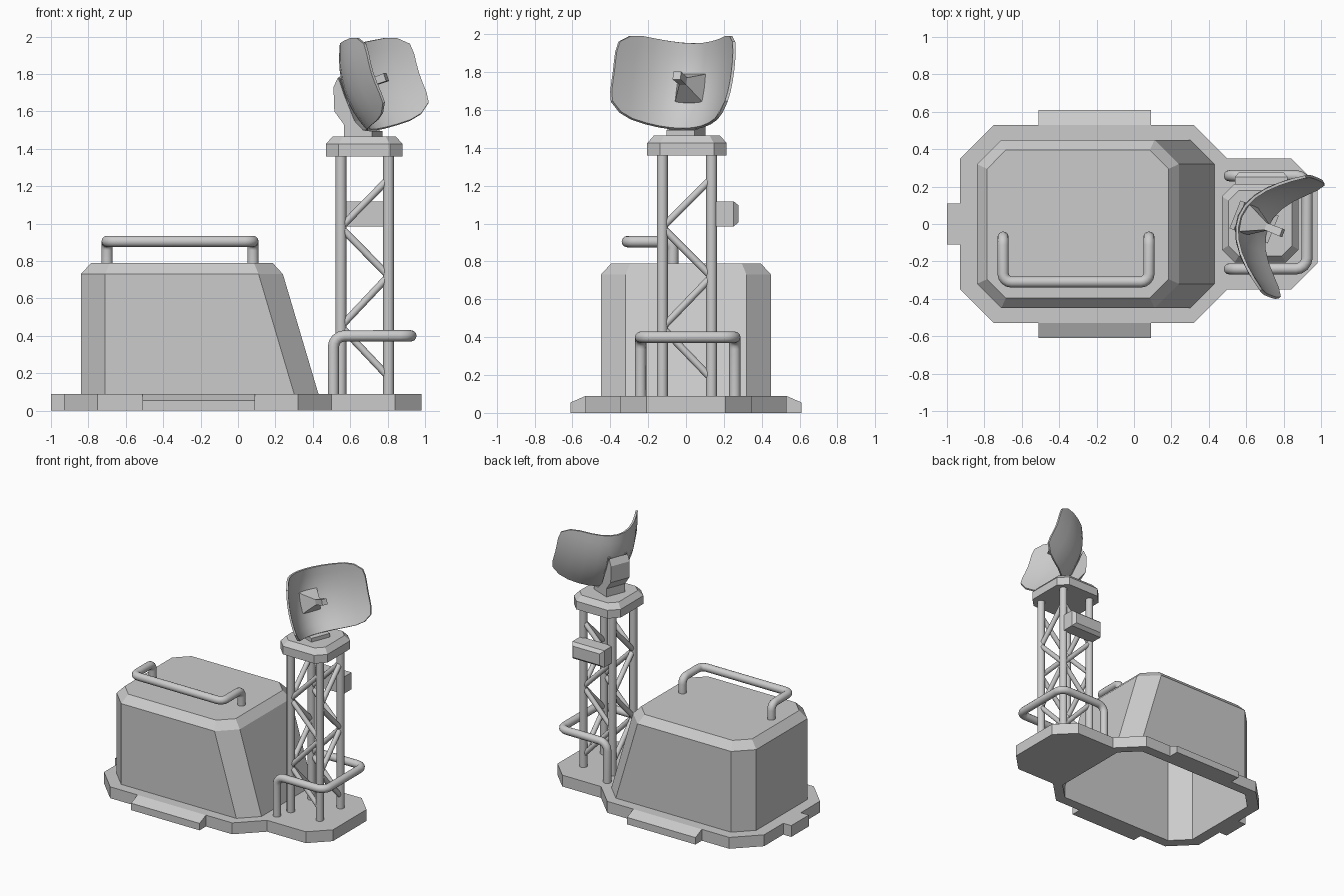
import bpy, bmesh, math
from mathutils import Vector, Matrix

if "Cube" in bpy.data.objects:
    bpy.data.objects.remove(bpy.data.objects["Cube"])


def finish(name, bm, smooth=False):
    bmesh.ops.recalc_face_normals(bm, faces=bm.faces)
    me = bpy.data.meshes.new(name)
    bm.to_mesh(me)
    bm.free()
    ob = bpy.data.objects.new(name, me)
    bpy.context.collection.objects.link(ob)
    return ob


def smooth(ob):
    bpy.ops.object.select_all(action='DESELECT')
    ob.select_set(True)
    bpy.context.view_layer.objects.active = ob
    bpy.ops.object.shade_smooth_by_angle(angle=math.radians(40))


def loft(name, rings, bottom=True):
    """Skin a stack of equal-length rings and cap the ends."""
    bm = bmesh.new()
    vs = [[bm.verts.new(p) for p in r] for r in rings]
    n = len(vs[0])
    for a, b in zip(vs, vs[1:]):
        for i in range(n):
            bm.faces.new((a[i], a[(i + 1) % n], b[(i + 1) % n], b[i]))
    if bottom:
        bm.faces.new(vs[0][::-1])
    bm.faces.new(vs[-1])
    return finish(name, bm)


def octagon(x0, x1, y0, y1, c, z):
    return [(x0, y0 + c, z), (x0 + c, y0, z), (x1 - c, y0, z), (x1, y0 + c, z),
            (x1, y1 - c, z), (x1 - c, y1, z), (x0 + c, y1, z), (x0, y1 - c, z)]


def fillet(pts, r, steps=4):
    """Round the inner corners of a path."""
    pts = [Vector(p) for p in pts]
    out = [pts[0]]
    for a, b, c in zip(pts, pts[1:], pts[2:]):
        p, q = b + (a - b).normalized() * r, b + (c - b).normalized() * r
        centre = p + q - b
        for i in range(steps + 1):
            t = i / steps * math.pi / 2
            out.append(centre + (p - centre) * math.cos(t) + (q - centre) * math.sin(t))
    return out + [pts[-1]]


def tubes(name, paths, radius):
    cu = bpy.data.curves.new(name, 'CURVE')
    cu.dimensions = '3D'
    cu.bevel_depth, cu.bevel_resolution, cu.use_fill_caps = radius, 4, True
    for path in paths:
        sp = cu.splines.new('POLY')
        sp.points.add(len(path) - 1)
        for pt, p in zip(sp.points, path):
            pt.co = (*p, 1)
    ob = bpy.data.objects.new(name, cu)
    bpy.context.collection.objects.link(ob)
    bpy.ops.object.select_all(action='DESELECT')
    ob.select_set(True)
    bpy.context.view_layer.objects.active = ob
    bpy.ops.object.convert(target='MESH')
    smooth(bpy.context.view_layer.objects.active)


# Base plate, open underneath the housing
half = [(0.98, 0.21), (0.84, 0.35), (0.50, 0.35), (0.32, 0.53), (-0.75, 0.53),
        (-0.93, 0.35), (-0.93, 0.11), (-1.0, 0.11)]
outline = half + [(x, -y) for x, y in reversed(half)]
hole = octagon(-0.84, 0.43, -0.45, 0.45, 0.13, 0)
bm = bmesh.new()
edges = []
for loop in ([(x, y, 0) for x, y in outline], hole):
    vs = [bm.verts.new(p) for p in loop]
    edges += [bm.edges.new((vs[i - 1], vs[i])) for i in range(len(vs))]
bmesh.ops.triangle_fill(bm, edges=edges, use_beauty=True)
ext = bmesh.ops.extrude_face_region(bm, geom=bm.faces[:])['geom']
bmesh.ops.translate(bm, vec=(0, 0, 0.09), verts=[v for v in ext if isinstance(v, bmesh.types.BMVert)])
finish("base_plate", bm)

# Sloping side steps
for side, s in (("front", -1), ("back", 1)):
    prof = [(0.53, 0), (0.61, 0), (0.61, 0.055), (0.53, 0.09)]
    loft(side + "_step", [[(x, s * y, z) for y, z in prof] for x in (-0.51, 0.09)])

# Housing shell
loft("housing", [octagon(-0.84, 0.43, -0.45, 0.45, 0.13, 0.09),
                 octagon(-0.84, 0.24, -0.45, 0.45, 0.13, 0.73),
                 octagon(-0.785, 0.185, -0.395, 0.395, 0.10, 0.79)], bottom=False)

# Handle on the housing and guard rail round the mast
tubes("housing_handle", [fillet([(-0.70, -0.07, 0.78), (-0.70, -0.07, 0.905), (-0.70, -0.31, 0.905),
                                 (0.08, -0.31, 0.905), (0.08, -0.07, 0.905), (0.08, -0.07, 0.78)], 0.045)], 0.03)
tubes("guard_rail", [fillet([(0.51, -0.24, 0.08), (0.51, -0.24, 0.40), (0.925, -0.24, 0.40),
                             (0.925, 0.258, 0.40), (0.51, 0.258, 0.40), (0.51, 0.258, 0.08)], 0.06)], 0.03)

# Mast legs and zigzag braces
X, Y = (0.55, 0.805), (-0.125, 0.135)
tubes("mast_legs", [[(x, y, 0), (x, y, 1.38)] for x in X for y in Y], 0.029)
levels = [0.18, 0.45, 0.72, 0.98, 1.24]
braces = []
for i, (za, zb) in enumerate(zip(levels, levels[1:])):
    a, b = (1, 0) if i % 2 == 0 else (0, 1)
    braces += [[(X[a], y, za), (X[b], y, zb)] for y in Y]
    braces += [[(x, Y[a], za), (x, Y[b], zb)] for x in X]
tubes("mast_braces", braces, 0.019)

# Mast cap
loft("mast_cap", [octagon(0.47, 0.88, -0.205, 0.215, 0.068, 1.36),
                  octagon(0.47, 0.88, -0.205, 0.215, 0.068, 1.425),
                  octagon(0.505, 0.845, -0.17, 0.18, 0.055, 1.465)])

# Junction box on the back of the mast
def rect(m, y):
    return [(0.54 + m, y, 0.985 + m), (0.82 - m, y, 0.985 + m), (0.82 - m, y, 1.118 - m), (0.54 + m, y, 1.118 - m)]
loft("junction_box", [rect(0, 0.15), rect(0, 0.252), rect(0.022, 0.278)])

# Dish pedestal: side profile extruded across the facing direction
yaw, pitch = math.radians(-21.5), math.radians(19)
prof = [(-0.08, 1.455), (0.08, 1.455), (0.08, 1.495), (0.03, 1.50), (-0.02, 1.55), (-0.08, 1.69),
        (-0.105, 1.76), (-0.115, 1.78), (-0.14, 1.73), (-0.135, 1.60), (-0.08, 1.53)]
ob = loft("dish_pedestal", [[(r, w, z) for r, z in prof] for w in (-0.08, 0.08)])
ob.matrix_world = Matrix.Translation((0.67, 0.0, 0)) @ Matrix.Rotation(yaw, 4, 'Z')

# Dish frame: local x faces forward, y across, z up
frame = (Matrix.Translation((0.595, 0.03, 1.71)) @ Matrix.Rotation(yaw, 4, 'Z')
         @ Matrix.Rotation(-pitch, 4, 'Y'))

# Curved reflector sheet with clipped corners
NU, NV = 10, 8
bm = bmesh.new()
grid = []
for i in range(NU + 1):
    row = []
    for j in range(NV + 1):
        s, t = 2 * i / NU - 1, 2 * j / NV - 1
        k = 0.96 if abs(s * t) == 1 else 1
        u = 0.332 * s * (1 - 0.12 * t ** 4) * k
        v = 0.237 * t * (1 - 0.07 * s ** 4) * k
        row.append(bm.verts.new((2.6 * u * u + v * v, u, v)))
    grid.append(row)
for i in range(NU):
    for j in range(NV):
        bm.faces.new((grid[i][j], grid[i + 1][j], grid[i + 1][j + 1], grid[i][j + 1]))
me = bpy.data.meshes.new("dish_reflector")
bm.to_mesh(me)
bm.free()
dish = bpy.data.objects.new("dish_reflector", me)
bpy.context.collection.objects.link(dish)
dish.matrix_world = frame
mod = dish.modifiers.new("thickness", 'SOLIDIFY')
mod.thickness, mod.offset = 0.015, -1
bpy.context.view_layer.objects.active = dish
bpy.ops.object.modifier_apply(modifier=mod.name)
smooth(dish)

# Tapered feed horn with a square tip
def square(h, x):
    return [(x, -h, -h), (x, h, -h), (x, h, h), (x, -h, h)]
feed = loft("dish_feed", [square(0.08, 0.0), square(0.08, 0.015), square(0.02, 0.13),
                          square(0.022, 0.225)])
feed.matrix_world = frame
